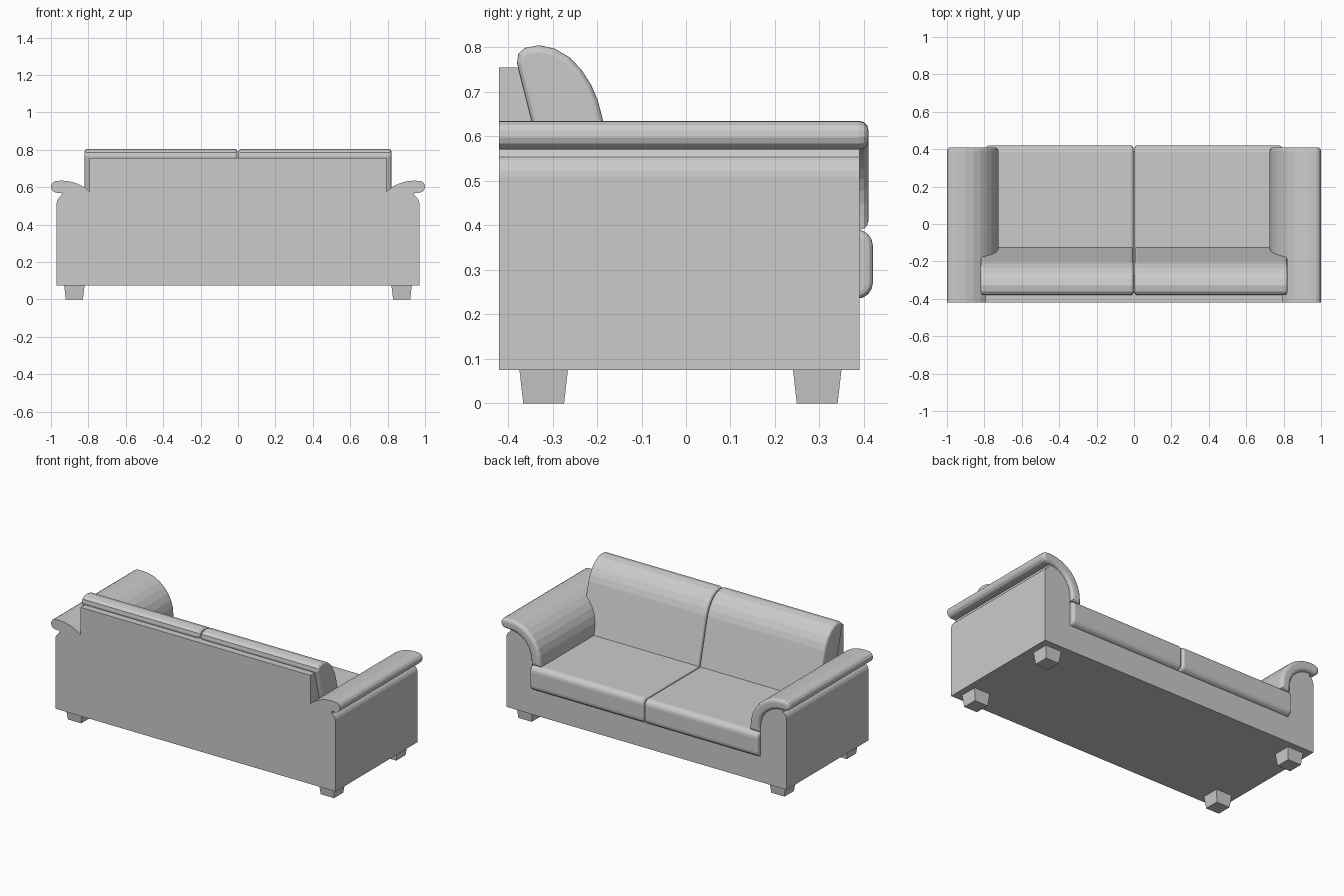
import bpy, bmesh
from math import sin, cos, radians
from mathutils import Vector

cube = bpy.data.objects.get("Cube")
if cube:
    bpy.data.objects.remove(cube, do_unlink=True)

fabric = bpy.data.materials.new("grey_fabric")
fabric.use_nodes = True
GREY = (0.6, 0.6, 0.6, 1)
fabric.diffuse_color = GREY
fabric.node_tree.nodes["Principled BSDF"].inputs["Base Color"].default_value = GREY


def arc(cx, cz, r, start, end, steps):
    angles = [radians(start + (end - start) * i / steps) for i in range(steps + 1)]
    return [(cx + r * cos(a), cz + r * sin(a)) for a in angles]


def finish(name, bm):
    bmesh.ops.recalc_face_normals(bm, faces=bm.faces[:])
    mesh = bpy.data.meshes.new(name)
    bm.to_mesh(mesh)
    bm.free()
    mesh.materials.append(fabric)
    obj = bpy.data.objects.new(name, mesh)
    bpy.context.collection.objects.link(obj)
    return obj


def prism(name, profile, axis, low, high, soft_ends=(), radius=0.02):
    """Extrude a profile along x or y, rounding the rims of the chosen ends."""
    bm = bmesh.new()
    place = (lambda p, t: (t, *p)) if axis == 0 else (lambda p, t: (p[0], t, p[1]))
    face = bm.faces.new([bm.verts.new(place(p, low)) for p in profile])
    grown = bmesh.ops.extrude_face_region(bm, geom=[face])["geom"]
    shift = Vector((0, 0, 0))
    shift[axis] = high - low
    bmesh.ops.translate(bm, vec=shift, verts=[v for v in grown if isinstance(v, bmesh.types.BMVert)])
    rims = [e for e in bm.edges
            if any(all(abs(v.co[axis] - end) < 1e-5 for v in e.verts) for end in soft_ends)]
    if rims:
        bmesh.ops.bevel(bm, geom=rims, offset=radius, segments=3, profile=0.5, affect='EDGES')
    return finish(name, bm)


def mirrored(points, side):
    return [(side * x, z) for x, z in points]


# Frame: base and both arms as one U-shaped section
half = [(0.79, 0.235)] + arc(0.94, 0.42, 0.15, 180, 90, 8)
half += arc(0.92, 0.51, 0.05, 60, 0, 4) + [(0.97, 0.075)]
prism("sofa_frame", half + mirrored(half[::-1], -1), 1, -0.42, 0.39)

# Backrest panel behind the cushions
prism("back_panel", [(-0.42, 0.2), (-0.27, 0.2), (-0.36, 0.755), (-0.42, 0.755)], 0, -0.795, 0.795)

# Rolled arm pad section, and side-view sections of the cushions
pad = [(0.725, 0.39)] + arc(0.94, 0.42, 0.215, 180, 90, 8)
pad += arc(0.968, 0.602, 0.032, 75, -90, 6)
pad += arc(0.94, 0.42, 0.15, 90, 180, 8) + [(0.79, 0.39)]
back = [(-0.12, 0.37), (-0.185, 0.63), (-0.198, 0.68), (-0.213, 0.715), (-0.235, 0.75),
        (-0.262, 0.778), (-0.295, 0.797), (-0.33, 0.805), (-0.362, 0.799),
        (-0.377, 0.786), (-0.38, 0.765), (-0.28, 0.37)]
seat = arc(0.385, 0.27, 0.035, -90, 0, 4) + arc(0.385, 0.355, 0.035, 0, 90, 4)
seat += [(-0.3, 0.39), (-0.3, 0.235)]

for word, side in (("left", 1), ("right", -1)):
    prism(word + "_arm_pad", mirrored(pad, side), 1, -0.42, 0.41, (0.41,))
    low, high = sorted((side * 0.003, side * 0.82))
    prism(word + "_back_cushion", back, 0, low, high, (low, high), 0.015)
    low, high = sorted((side * 0.003, side * 0.79))
    prism(word + "_seat_cushion", seat, 0, low, high, (low, high), 0.015)

    # Tapered feet
    for end, y in (("front", 0.295), ("back", -0.32)):
        bm = bmesh.new()
        bmesh.ops.create_cube(bm, size=1)
        for v in bm.verts:
            reach = 0.055 if v.co.z > 0 else 0.046
            v.co = (side * 0.875 + (reach if v.co.x > 0 else -reach),
                    y + (reach if v.co.y > 0 else -reach),
                    0.08 if v.co.z > 0 else 0)
        finish(f"{word}_{end}_foot", bm)
